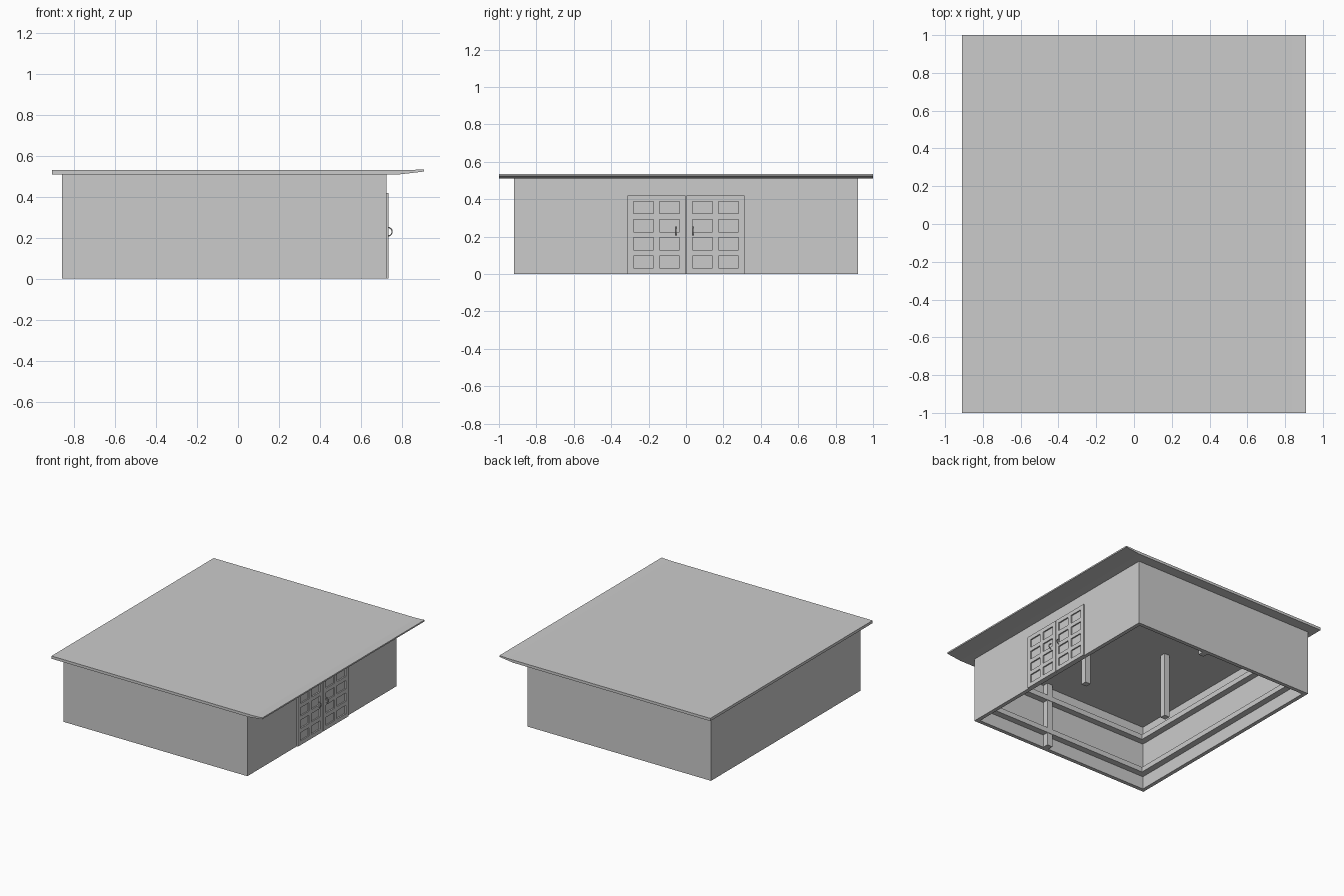
import bpy, bmesh, math

if "Cube" in bpy.data.objects:
    bpy.data.objects.remove(bpy.data.objects["Cube"])

X0, X1, YW, H, T = -0.86, 0.725, 0.92, 0.51, 0.03   # outer walls, height, thickness


def add_object(name, bm):
    bmesh.ops.recalc_face_normals(bm, faces=bm.faces[:])
    me = bpy.data.meshes.new(name)
    bm.to_mesh(me)
    bm.free()
    ob = bpy.data.objects.new(name, me)
    bpy.context.collection.objects.link(ob)
    return ob


def boxes(name, items):
    """One object from several (x0, x1, y0, y1, z0, z1) boxes."""
    bm = bmesh.new()
    for x0, x1, y0, y1, z0, z1 in items:
        vs = bmesh.ops.create_cube(bm, size=1)['verts']
        for v in vs:
            v.co = ((x0 + x1) / 2 + v.co.x * (x1 - x0),
                    (y0 + y1) / 2 + v.co.y * (y1 - y0),
                    (z0 + z1) / 2 + v.co.z * (z1 - z0))
    return add_object(name, bm)


def ring(name, x0, x1, y, t, z0, z1):
    """Rectangular open ring, extruded upward."""
    bm = bmesh.new()

    def loop(i, z):
        return [bm.verts.new(p) for p in ((x0 + i, -y + i, z), (x1 - i, -y + i, z),
                                          (x1 - i, y - i, z), (x0 + i, y - i, z))]
    loops = [loop(0, z0), loop(0, z1), loop(t, z1), loop(t, z0)]
    for a, b in zip(loops, loops[1:] + loops[:1]):
        for i in range(4):
            j = (i + 1) % 4
            bm.faces.new((a[i], a[j], b[j], b[i]))
    return add_object(name, bm)


# Roof: side profile with an upturned front lip, extruded along y
bm = bmesh.new()
profile = [(-0.91, 0.51), (0.79, 0.51), (0.91, 0.524), (0.91, 0.535), (0.84, 0.531), (-0.91, 0.531)]
face = bm.faces.new([bm.verts.new((x, -1, z)) for x, z in profile])
ext = bmesh.ops.extrude_face_region(bm, geom=[face])['geom']
bmesh.ops.translate(bm, vec=(0, 2, 0), verts=[g for g in ext if isinstance(g, bmesh.types.BMVert)])
add_object("roof", bm)

# Outer walls, open underneath
ring("walls", X0, X1, YW, T, 0, H)

# Inner rails along three walls, clear of the door wall
D = 0.05
for name, z in (("lower_rail", 0.10), ("upper_rail", 0.37)):
    xi, yi = X0 + T, YW - T
    boxes(name, [(xi, xi + D, -yi, yi, z, z + 0.04),
                 (xi + D, X1 - T, -yi, -yi + D, z, z + 0.04),
                 (xi + D, X1 - T, yi - D, yi, z, z + 0.04)])

# Posts: two in the middle, one against each side wall
s = 0.023
for i, (x, y) in enumerate(((-0.29, 0), (0.45, 0), (0.08, -0.867), (0.08, 0.867))):
    boxes(f"post_{i + 1}", [(x - s, x + s, y - s, y + s, 0, H)])

# Double doors: lattice of stiles and rails over the wall
DW, DH, DX = 0.312, 0.42, 0.735
for side, name in ((-1, "left_door"), (1, "right_door")):
    bars = []
    lo, hi = (-DW, -0.002) if side < 0 else (0.002, DW)
    b, cols, rows = 0.032, 2, 4
    px, pz = (hi - lo - b) / cols, (DH - b) / rows
    for c in range(cols + 1):
        bars.append((X1 - 0.004, DX, lo + c * px, lo + c * px + b, 0, DH))
    for r in range(rows + 1):
        for c in range(cols):
            bars.append((X1 - 0.004, DX, lo + c * px + b, lo + (c + 1) * px, r * pz, r * pz + b))
    boxes(name, bars)

# Door handles: bent round bars
for y, name in ((-0.053, "left_handle"), (0.038, "right_handle")):
    cu = bpy.data.curves.new(name, 'CURVE')
    cu.dimensions = '3D'
    cu.bevel_depth = 0.003
    cu.bevel_resolution = 2
    cu.use_fill_caps = True
    sp = cu.splines.new('POLY')
    sp.points.add(8)
    for i, p in enumerate(sp.points):
        a = math.pi * (i / 8 - 0.5)
        p.co = (DX - 0.002 + 0.02 * math.cos(a), y, 0.23 + 0.021 * math.sin(a), 1)
    ob = bpy.data.objects.new(name, cu)
    bpy.context.collection.objects.link(ob)
